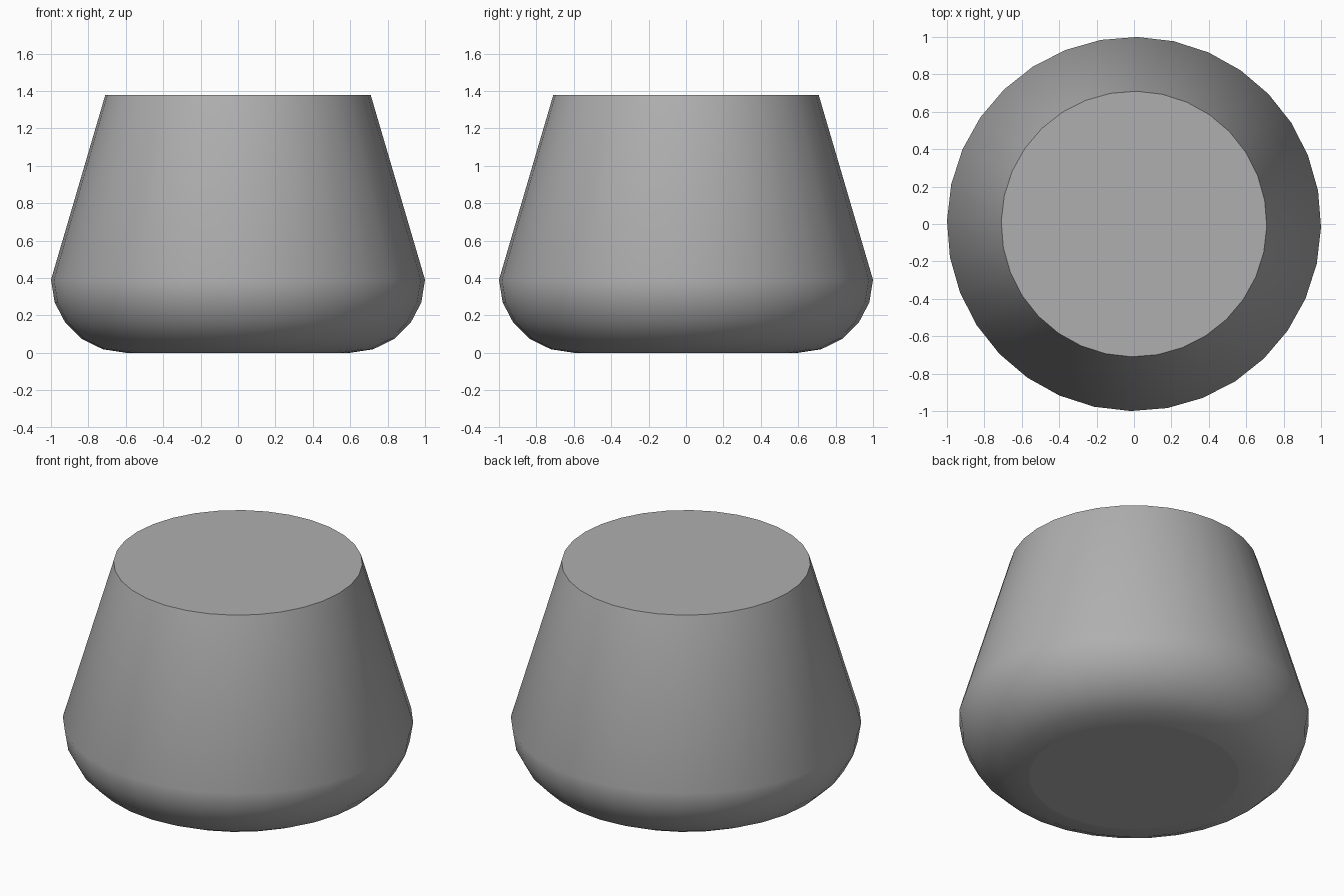
import bpy, bmesh
from math import sin, cos, pi, radians

if "Cube" in bpy.data.objects:
    bpy.data.objects.remove(bpy.data.objects["Cube"])

SIDES = 32
TWIST = radians(-1)

# Profile (radius, height): rounded foot, then straight taper to the flat top
profile = [(0.6 + 0.4 * sin(i * pi / 10), 0.39 * (1 - cos(i * pi / 10))) for i in range(6)]
profile.append((0.71, 1.377))

# Rings revolved around z
bm = bmesh.new()
rings = []
for r, z in profile:
    rings.append([bm.verts.new((r * cos(TWIST + 2 * pi * k / SIDES),
                                r * sin(TWIST + 2 * pi * k / SIDES), z))
                  for k in range(SIDES)])

# Side walls
for low, high in zip(rings, rings[1:]):
    for k in range(SIDES):
        n = (k + 1) % SIDES
        bm.faces.new((low[k], low[n], high[n], high[k]))

# Flat bottom and top
bm.faces.new(rings[0][::-1])
bm.faces.new(rings[-1])

mesh = bpy.data.meshes.new("tapered_body")
bm.to_mesh(mesh)
bm.free()
body = bpy.data.objects.new("tapered_body", mesh)
bpy.context.collection.objects.link(body)

# Smooth sides with a crisp top rim; flat end faces
bpy.context.view_layer.objects.active = body
body.select_set(True)
bpy.ops.object.shade_smooth_by_angle(angle=radians(35))
for face in mesh.polygons:
    if len(face.vertices) > 4:
        face.use_smooth = False

# Mid grey body
grey = bpy.data.materials.new("mid_grey")
grey.diffuse_color = (0.43, 0.43, 0.43, 1)
grey.use_nodes = True
grey.node_tree.nodes["Principled BSDF"].inputs["Base Color"].default_value = grey.diffuse_color
mesh.materials.append(grey)
